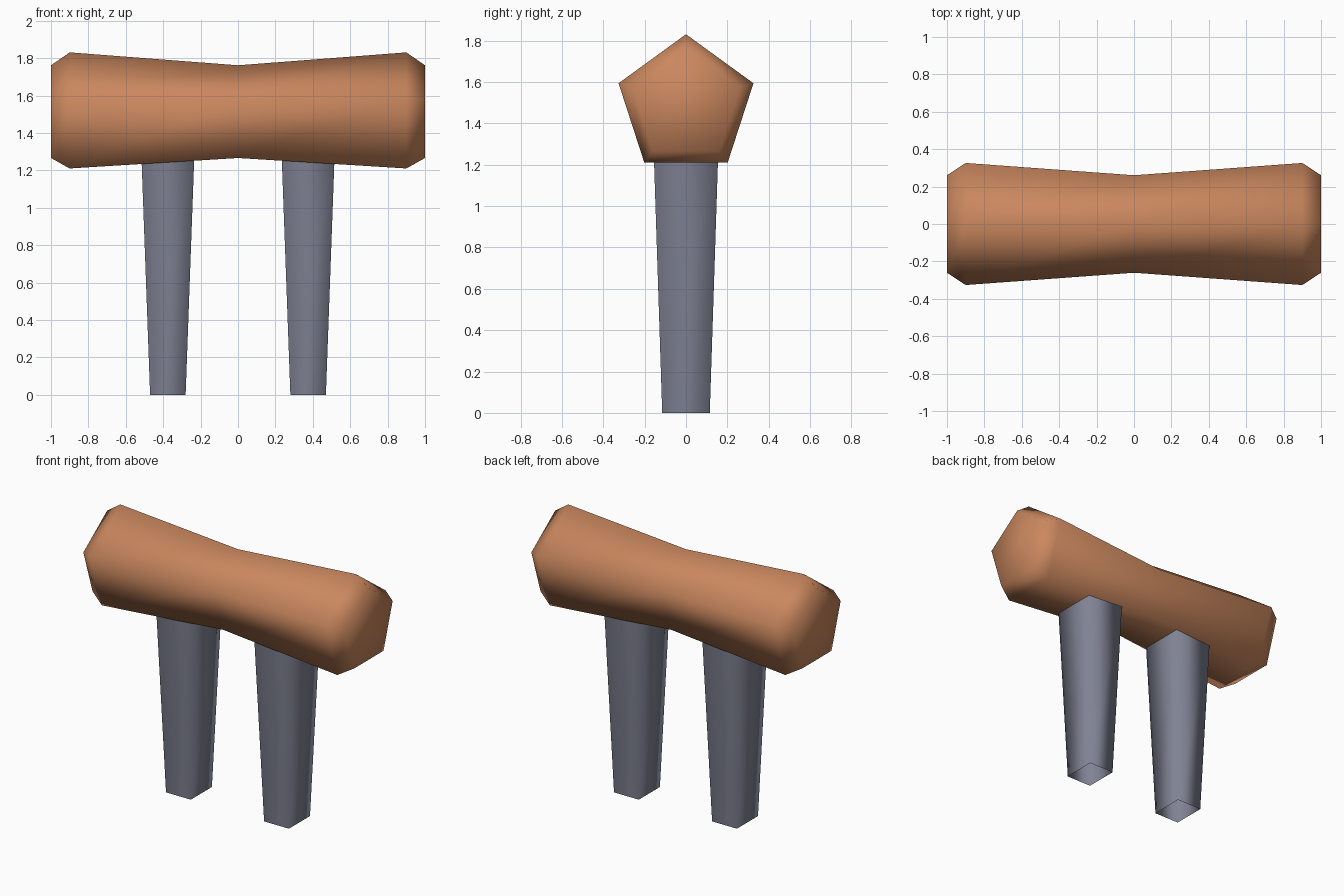
import bpy, bmesh
from math import sin, cos, tau

cube = bpy.data.objects.get("Cube")
if cube:
    bpy.data.objects.remove(cube)


def material(name, color):
    m = bpy.data.materials.new(name)
    m.use_nodes = True
    m.diffuse_color = color
    m.node_tree.nodes["Principled BSDF"].inputs["Base Color"].default_value = color
    return m


def loft(name, rings, mat, capped):
    """Bridge a row of equal-sized rings into a smooth skin."""
    bm = bmesh.new()
    loops = [[bm.verts.new(p) for p in ring] for ring in rings]
    n = len(loops[0])
    for a, b in zip(loops, loops[1:]):
        for i in range(n):
            j = (i + 1) % n
            bm.faces.new((a[i], a[j], b[j], b[i]))
    if capped:
        bm.faces.new(loops[0])
        bm.faces.new(loops[-1])
    bmesh.ops.recalc_face_normals(bm, faces=bm.faces)
    for f in bm.faces:
        f.smooth = True
    mesh = bpy.data.meshes.new(name)
    bm.to_mesh(mesh)
    bm.free()
    mesh.materials.append(mat)
    obj = bpy.data.objects.new(name, mesh)
    bpy.context.collection.objects.link(obj)
    return obj


wood = material("warm wood", (0.59, 0.243, 0.112, 1))
metal = material("blue grey metal", (0.212, 0.223, 0.292, 1))


# Five-sided log seat, waisted in the middle with chamfered ends
def pentagon(x, r):
    return [(x, r * sin(i * tau / 5), 1.488 + r * cos(i * tau / 5)) for i in range(5)]


profile = [(-1, 0.274), (-0.9, 0.343), (0, 0.274), (0.9, 0.343), (1, 0.274)]
loft("log_seat", [pentagon(x, r) for x, r in profile], wood, True)


# Two tapered square legs, open at the foot
def rectangle(x, hx, hy, z):
    return [(x + sx * hx, sy * hy, z) for sx, sy in ((-1, -1), (1, -1), (1, 1), (-1, 1))]


for side, s in (("left", 1), ("right", -1)):
    rings = [rectangle(s * 0.375, 0.095, 0.115, 0), rectangle(s * 0.375, 0.143, 0.158, 1.32)]
    loft(side + "_leg", rings, metal, False)
